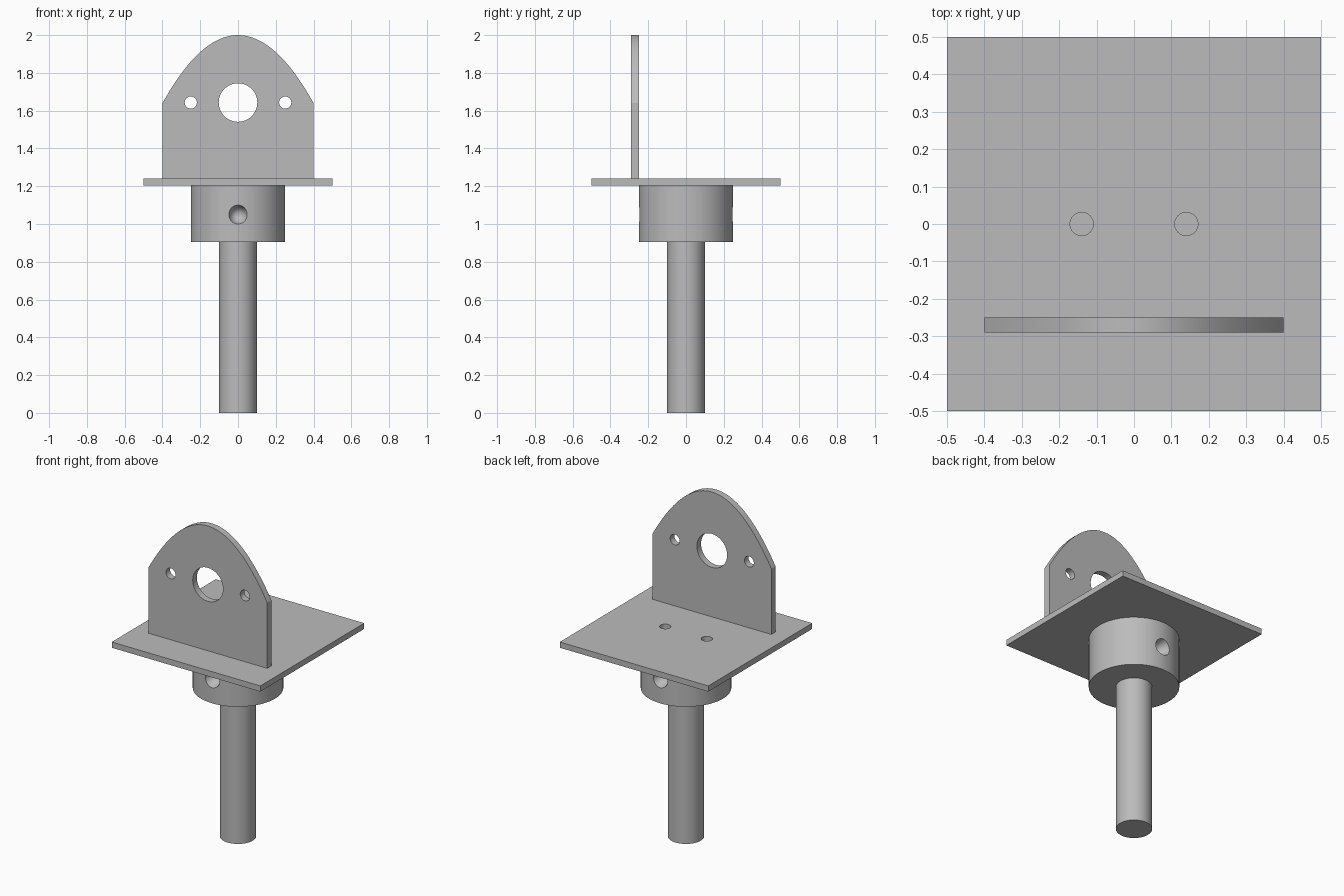
import bpy
import bmesh
from math import radians
from mathutils import Matrix

if "Cube" in bpy.data.objects:
    bpy.data.objects.remove(bpy.data.objects["Cube"])

grey = bpy.data.materials.new("plain grey")
grey.use_nodes = True
COLOUR = (0.5, 0.5, 0.5, 1)
grey.diffuse_color = COLOUR
grey.node_tree.nodes["Principled BSDF"].inputs["Base Color"].default_value = COLOUR


def finish(name, bm):
    bmesh.ops.recalc_face_normals(bm, faces=bm.faces)
    mesh = bpy.data.meshes.new(name)
    bm.to_mesh(mesh)
    bm.free()
    obj = bpy.data.objects.new(name, mesh)
    mesh.materials.append(grey)
    bpy.context.collection.objects.link(obj)
    return obj


def cone(name, r1, r2, depth, centre, axis_angle=0):
    """Cylinder or cone along z, tipped about x by axis_angle."""
    bm = bmesh.new()
    turn = Matrix.Translation(centre) @ Matrix.Rotation(radians(axis_angle), 4, "X")
    bmesh.ops.create_cone(bm, cap_ends=True, segments=64, radius1=r1,
                          radius2=r2, depth=depth, matrix=turn)
    return finish(name, bm)


def cut(obj, cutters):
    for cutter in cutters:
        mod = obj.modifiers.new("hole", "BOOLEAN")
        mod.operation = "DIFFERENCE"
        mod.solver = "EXACT"
        mod.object = cutter
    bpy.context.view_layer.update()
    evaluated = obj.evaluated_get(bpy.context.evaluated_depsgraph_get())
    mesh = bpy.data.meshes.new_from_object(evaluated)
    obj.modifiers.clear()
    obj.data = mesh
    for cutter in cutters:
        bpy.data.objects.remove(cutter)


# Shaft and collar
shaft = cone("shaft", 0.1, 0.1, 0.91, (0, 0, 0.455))
collar = cone("collar", 0.25, 0.25, 0.3, (0, 0, 1.055))

# Tapered set-screw holes, front and back of the collar
cut(collar, [cone("screw_hole_cutter", 0.0535, 0, 0.16, (0, side * 0.18, 1.05), side * 90)
             for side in (-1, 1)])

# Square base plate with two bolt holes
bm = bmesh.new()
bmesh.ops.create_cube(bm, size=1, matrix=Matrix.Translation((0, 0, 1.2225))
                      @ Matrix.Diagonal((1, 1, 0.035, 1)))
plate = finish("base_plate", bm)
cut(plate, [cone("bolt_hole_cutter", 0.031, 0.031, 0.1, (side * 0.14, 0, 1.225))
            for side in (-1, 1)])

# Upright bracket with a curved top
STEPS = 40
outline = [(-0.4, 1.24), (0.4, 1.24)]
for i in range(STEPS + 1):
    t = 1 - 2 * i / STEPS
    outline.append((0.4 * t, 2 - 0.36 * t * t))
bm = bmesh.new()
face = bm.faces.new([bm.verts.new((x, -0.29, z)) for x, z in outline])
wall = bmesh.ops.extrude_face_region(bm, geom=[face])
bmesh.ops.translate(bm, vec=(0, 0.04, 0),
                    verts=[v for v in wall["geom"] if isinstance(v, bmesh.types.BMVert)])
bracket = finish("bracket", bm)
cut(bracket, [cone("bracket_hole_cutter", r, r, 0.2, (x, -0.27, 1.643), 90)
              for x, r in ((0, 0.102), (-0.25, 0.032), (0.25, 0.032))])

# Smooth round walls, keep edges sharp
for obj in (shaft, collar, plate, bracket):
    bpy.ops.object.select_all(action="DESELECT")
    obj.select_set(True)
    bpy.context.view_layer.objects.active = obj
    bpy.ops.object.shade_smooth_by_angle(angle=radians(25))
